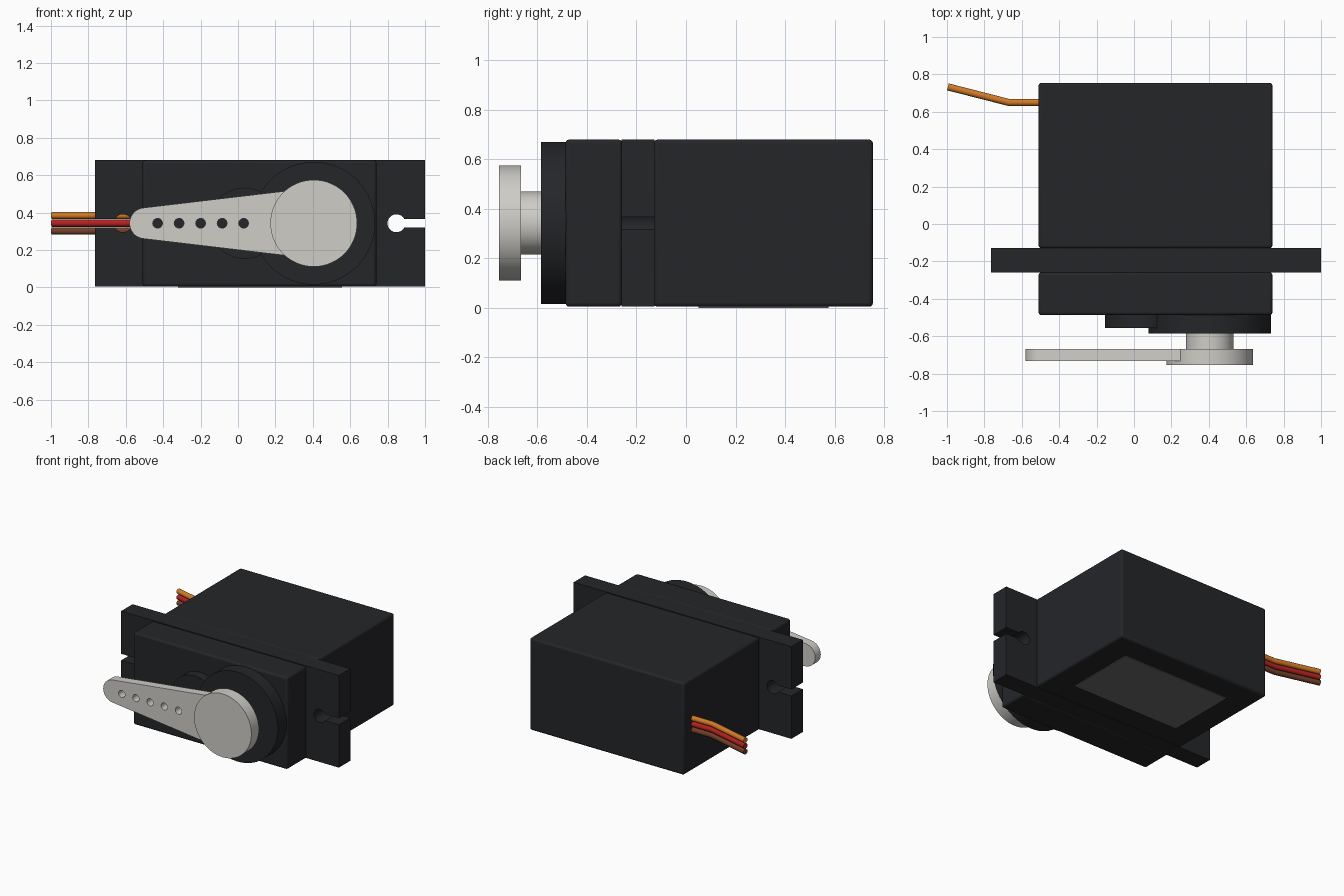
import bpy, bmesh, math
from math import pi, cos, sin

if "Cube" in bpy.data.objects:
    bpy.data.objects.remove(bpy.data.objects["Cube"])

ZC = 0.343            # shared height of shaft, holes and wires


def material(name, rgb):
    m = bpy.data.materials.new(name)
    m.diffuse_color = (*rgb, 1)
    m.use_nodes = True
    m.node_tree.nodes["Principled BSDF"].inputs["Base Color"].default_value = m.diffuse_color
    return m


CASE = material("case_black", (0.018, 0.019, 0.022))
HORN = material("horn_white", (0.62, 0.61, 0.57))
LABEL = material("label_grey", (0.15, 0.15, 0.15))


def finish(ob, mat):
    ob.data.materials.clear()
    ob.data.materials.append(mat)
    bpy.ops.object.select_all(action='DESELECT')
    ob.select_set(True)
    bpy.context.view_layer.objects.active = ob
    bpy.ops.object.shade_smooth_by_angle(angle=math.radians(35))
    return ob


def box(name, x, y, z, mat, bevel=0.0):
    bpy.ops.mesh.primitive_cube_add(size=1, location=[(a + b) / 2 for a, b in (x, y, z)])
    ob = bpy.context.object
    ob.name = name
    ob.scale = [b - a for a, b in (x, y, z)]
    bpy.ops.object.transform_apply(location=False, rotation=False, scale=True)
    if bevel:
        mod = ob.modifiers.new("rounded_edges", 'BEVEL')
        mod.width, mod.segments = bevel, 3
    return finish(ob, mat)


def cylinder(name, x, r, y0, y1, mat):
    bpy.ops.mesh.primitive_cylinder_add(vertices=64, radius=r, depth=y1 - y0,
                                        location=(x, (y0 + y1) / 2, ZC), rotation=(pi / 2, 0, 0))
    bpy.context.object.name = name
    return finish(bpy.context.object, mat)


def arc(cx, r, a0, a1, n=24):
    return [(cx + r * cos(a0 + (a1 - a0) * i / n), ZC + r * sin(a0 + (a1 - a0) * i / n))
            for i in range(n + 1)]


def to_mesh(name, curve, mat):
    """Turn a curve into a clean mesh object."""
    tmp = bpy.data.objects.new("tmp", curve)
    bpy.context.collection.objects.link(tmp)
    bpy.context.view_layer.update()
    me = bpy.data.meshes.new_from_object(
        tmp.evaluated_get(bpy.context.evaluated_depsgraph_get()))
    bpy.data.objects.remove(tmp)
    bm = bmesh.new()
    bm.from_mesh(me)
    bmesh.ops.remove_doubles(bm, verts=bm.verts, dist=1e-5)
    bmesh.ops.recalc_face_normals(bm, faces=bm.faces)
    bm.to_mesh(me)
    bm.free()
    ob = bpy.data.objects.new(name, me)
    bpy.context.collection.objects.link(ob)
    return finish(ob, mat)


def plate(name, loops, y0, y1, mat):
    """Extrude an (x, z) outline with optional hole loops along y."""
    cu = bpy.data.curves.new(name, 'CURVE')
    cu.dimensions, cu.fill_mode = '2D', 'BOTH'
    cu.extrude = (y1 - y0) / 2
    for pts in loops:
        s = cu.splines.new('POLY')
        s.points.add(len(pts) - 1)
        for p, (x, z) in zip(s.points, pts):
            p.co = (x, z, 0, 1)
        s.use_cyclic_u = True
    ob = to_mesh(name, cu, mat)
    ob.location.y = (y0 + y1) / 2
    ob.rotation_euler.x = pi / 2
    return ob


# Case halves and base label
box("rear_case", (-0.51, 0.74), (-0.13, 0.755), (0.005, 0.68), CASE, 0.015)
box("front_case", (-0.51, 0.74), (-0.487, -0.258), (0.005, 0.68), CASE, 0.015)
box("base_label", (-0.32, 0.555), (0.05, 0.575), (0.0, 0.01), LABEL)

# Mounting flange with a keyhole slot open at each end
x0, x1, z0, z1 = -0.765, 1.0, 0.005, 0.68
hole_r, slot = 0.048, 0.024
a = math.asin(slot / hole_r)
outline = [(x0, z0), (x1, z0), (x1, ZC - slot)]
outline += arc(0.847, hole_r, 2 * pi - a, a)
outline += [(x1, ZC + slot), (x1, z1), (x0, z1), (x0, ZC + slot)]
outline += arc(-0.615, hole_r, pi - a, -pi + a)
outline += [(x0, ZC - slot)]
plate("mounting_flange", [outline], -0.26, -0.128, CASE)

# Gear housing bosses on the front
cylinder("gear_boss_large", 0.405, 0.328, -0.585, -0.47, CASE)
cylinder("gear_boss_small", 0.035, 0.19, -0.555, -0.47, CASE)

# Output shaft and horn
cylinder("output_shaft", 0.405, 0.127, -0.68, -0.57, HORN)
cylinder("horn_hub", 0.405, 0.232, -0.755, -0.667, HORN)
arm = arc(-0.497, 0.083, pi / 2 + 0.12, 1.5 * pi - 0.12)
arm += [(0.26, ZC - 0.173), (0.26, ZC + 0.173)]
holes = [arc(-0.43 + 0.115 * i, 0.026, 0, 2 * pi, 24)[:-1] for i in range(5)]
plate("horn_arm", [arm] + holes, -0.732, -0.668, HORN)

# Three-wire lead
for i, (name, rgb) in enumerate((("orange", (0.65, 0.2, 0.02)), ("red", (0.45, 0.015, 0.015)),
                                 ("brown", (0.16, 0.05, 0.02)))):
    cu = bpy.data.curves.new(name, 'CURVE')
    cu.dimensions = '3D'
    cu.bevel_depth, cu.bevel_resolution, cu.use_fill_caps = 0.019, 4, True
    s = cu.splines.new('POLY')
    s.points.add(2)
    for p, (x, y) in zip(s.points, ((-0.49, 0.65), (-0.67, 0.65), (-0.995, 0.733))):
        p.co = (x, y, ZC + 0.042 * (1 - i), 1)
    to_mesh(name + "_wire", cu, material("wire_" + name, rgb))
